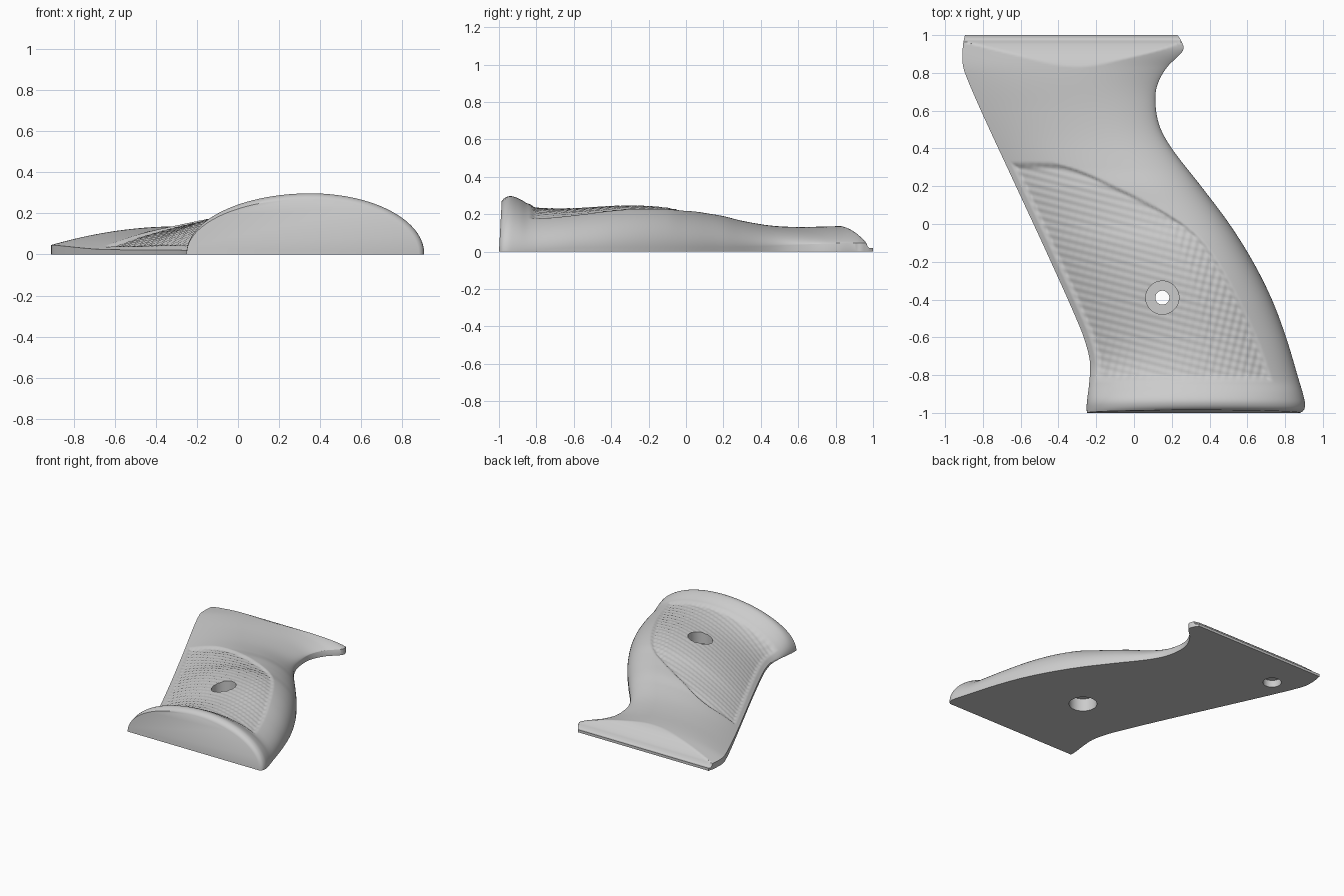
import bpy
import bmesh
import math

ROWS, HALF = 220, 75

# Remove the default cube only
default_cube = bpy.data.objects.get("Cube")
if default_cube:
    bpy.data.objects.remove(default_cube, do_unlink=True)


def curve(points):
    """Smooth interpolation through (position, value) points."""
    def slope(i):
        a, b = points[max(i - 1, 0)], points[min(i + 1, len(points) - 1)]
        return (b[1] - a[1]) / (b[0] - a[0])

    def evaluate(p):
        if p <= points[0][0]:
            return points[0][1]
        for i in range(len(points) - 1):
            (p0, v0), (p1, v1) = points[i], points[i + 1]
            if p <= p1:
                w = p1 - p0
                t = (p - p0) / w
                smooth = t * t * (3 - 2 * t)
                start = t * (1 - t) * (1 - t) * w * slope(i)
                end = t * t * (t - 1) * w * slope(i + 1)
                return v0 + (v1 - v0) * smooth + start + end
        return points[-1][1]
    return evaluate


def smoothstep(value, low, high):
    t = min(max((value - low) / (high - low), 0), 1)
    return t * t * (3 - 2 * t)


# Outline, crest height and cross-section shape along the grip
left_edge = curve([(-1, -.25), (-.95, -.25), (-.85, -.238), (-.75, -.232), (-.67, -.245),
                   (-.55, -.285), (-.2, -.44), (.2, -.625), (.6, -.81), (.8, -.895),
                   (.86, -.908), (.95, -.905), (1, -.895)])
right_edge = curve([(-1, .88), (-.985, .9), (-.94, .904), (-.8, .865), (-.6, .805), (-.4, .73),
                    (-.2, .63), (0, .505), (.2, .355), (.4, .2), (.52, .135), (.65, .113),
                    (.74, .125), (.83, .175), (.92, .26), (.97, .25), (1, .23)])
crest = curve([(-1, .27), (-.985, .288), (-.95, .297), (-.9, .283), (-.84, .255), (-.75, .245),
               (-.6, .245), (-.4, .257), (-.25, .259), (-.1, .247), (0, .225), (.1, .207),
               (.2, .19), (.3, .165), (.45, .14), (.6, .132), (.8, .136), (1, .136)])
crest_place = curve([(-1, .52), (-.85, .53), (-.5, .62), (0, .69), (.4, .66), (.8, .57), (1, .55)])
rim = curve([(-1, .004), (-.85, .006), (-.6, .02), (.3, .025), (.8, .045), (1, .045)])
left_power = curve([(-1, .5), (-.92, .52), (-.75, .9), (-.6, 1), (1, 1)])
right_power = curve([(-1, .5), (.5, .52), (.85, .85), (1, .9)])
end_slope = curve([(.7, .2), (.82, .142), (.88, .118), (.93, .082), (.965, .045),
                   (.975, .022), (1, .02)])
panel_edge = curve([(-.84, .74), (-.6, .655), (-.3, .51), (-.1, .38), (0, .27),
                    (.1, .1), (.2, -.1), (.28, -.28), (.33, -.46)])


def panel_depth(x, y):
    """Recess of the chequered panel, with its fine diagonal pattern."""
    inside = min(panel_edge(y) - x, x - left_edge(y) - .025, y + .84, .33 - y)
    mask = smoothstep(inside, 0, .04)
    pattern = math.sin(95 * (x + .6 * y)) * math.sin(95 * (y - .6 * x))
    return mask * (.014 + .003 * pattern)


def section(y):
    """One closed cross-section: curved top and two base corners."""
    left, right = left_edge(y), right_edge(y)
    peak = left + (right - left) * crest_place(y)
    edge, top = rim(y), crest(y)
    lean = .055 * smoothstep(-y, .8, 1)
    loop = [(left, y, 0)]
    for i in range(2 * HALF + 1):
        angle = math.pi * i / (2 * HALF)
        u = math.cos(angle)
        on_left = i < HALF
        x = peak - u * ((peak - left) if on_left else (right - peak))
        power = left_power(y) if on_left else right_power(y)
        z = edge + (top - edge) * max(1 - u * u, 0) ** power
        z = max(z - panel_depth(x, y), .004)
        if y > .7:
            z = min(z, end_slope(y))
        loop.append((x, y + lean * z, z))
    loop.append((right, y, 0))
    return loop


def add_object(name, bm):
    bmesh.ops.recalc_face_normals(bm, faces=bm.faces[:])
    mesh = bpy.data.meshes.new(name)
    bm.to_mesh(mesh)
    bm.free()
    obj = bpy.data.objects.new(name, mesh)
    bpy.context.collection.objects.link(obj)
    return obj


def loft(bm, loops):
    """Skin a row of closed loops and cap both ends."""
    rings = [[bm.verts.new(p) for p in loop] for loop in loops]
    count = len(rings[0])
    for a, b in zip(rings, rings[1:]):
        for i in range(count):
            j = (i + 1) % count
            bm.faces.new((a[i], a[j], b[j], b[i]))
    bm.faces.new(rings[0])
    bm.faces.new(rings[-1])


def turned(bm, cx, cy, profile, sides=48):
    """Round solid from (radius, height) pairs."""
    turns = [2 * math.pi * k / sides for k in range(sides)]
    loft(bm, [[(cx + r * math.cos(a), cy + r * math.sin(a), z) for a in turns]
              for r, z in profile])


# Grip panel body
body = bmesh.new()
loft(body, [section(-1 + 2 * k / ROWS) for k in range(ROWS + 1)])
grip = add_object("grip_panel", body)

# Screw hole, recessed from both sides, and a blind locating hole in the base
holes = bmesh.new()
turned(holes, .15, -.39, [(.1, -.1), (.1, .1), (.037, .1), (.037, .14), (.088, .14), (.088, .5)])
turned(holes, -.69, .717, [(.066, -.1), (.066, .055)])
cutter = add_object("hole_cutter", holes)
cutter.hide_render = True

cut = grip.modifiers.new("holes", 'BOOLEAN')
cut.operation = 'DIFFERENCE'
cut.solver = 'EXACT'
cut.object = cutter
bpy.context.view_layer.objects.active = grip
grip.select_set(True)
bpy.ops.object.modifier_apply(modifier=cut.name)
bpy.data.objects.remove(cutter, do_unlink=True)

# Plain grey finish
grey = bpy.data.materials.new("plain_grey")
grey.use_nodes = True
colour = (.6, .6, .6, 1)
grey.diffuse_color = colour
grey.node_tree.nodes["Principled BSDF"].inputs["Base Color"].default_value = colour
grip.data.materials.clear()
grip.data.materials.append(grey)

bpy.ops.object.select_all(action='DESELECT')
grip.select_set(True)
bpy.ops.object.shade_smooth_by_angle(angle=math.radians(40))
